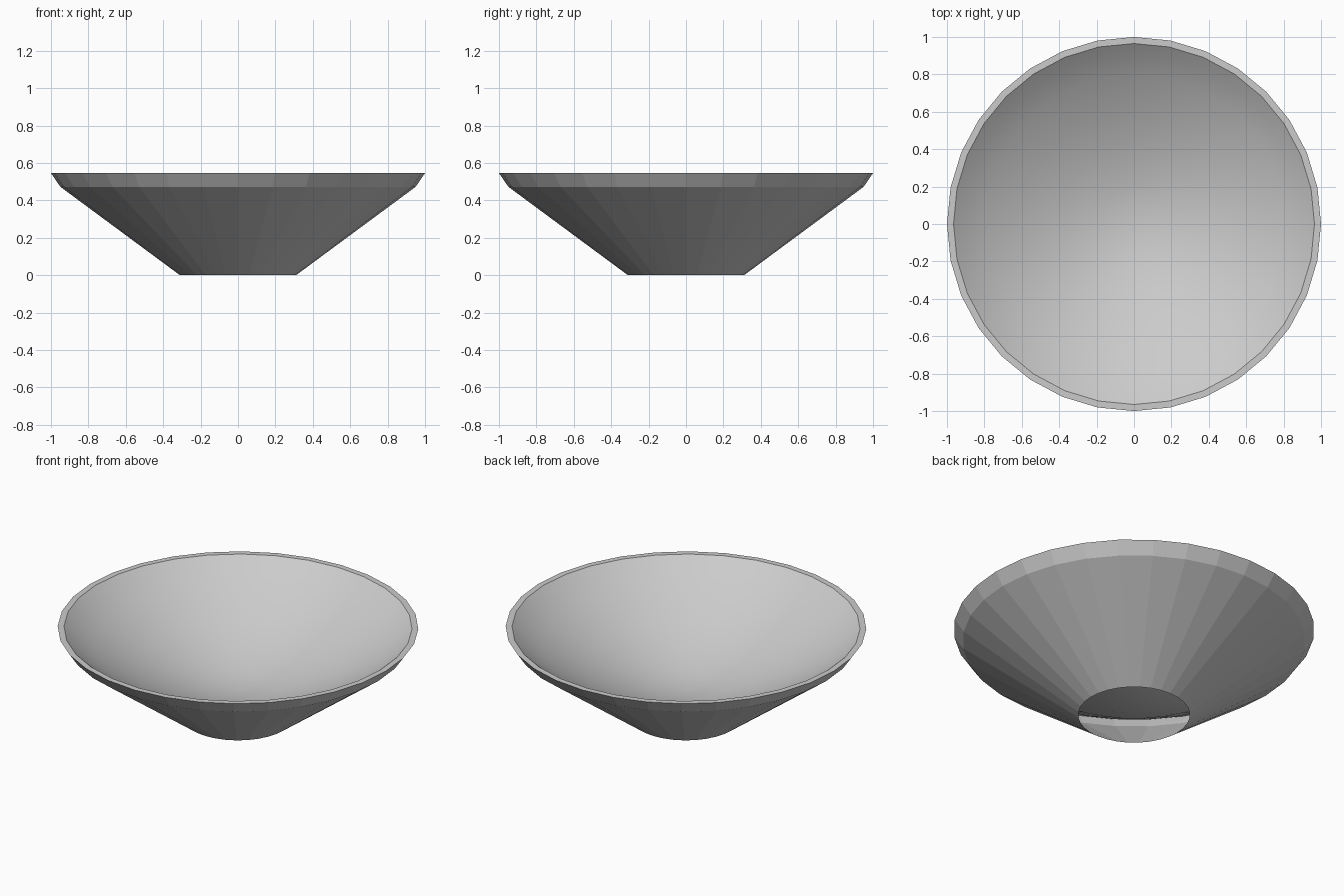
import bpy, bmesh, math

if "Cube" in bpy.data.objects:
    bpy.data.objects.remove(bpy.data.objects["Cube"])

SIDES = 32


def lathe(name, profile):
    """Revolve (radius, z) points around z; radius 0 becomes a single pole."""
    bm = bmesh.new()
    rings = []
    for r, z in profile:
        n = 1 if r == 0 else SIDES
        rings.append([bm.verts.new((r * math.cos(2 * math.pi * i / SIDES),
                                    r * math.sin(2 * math.pi * i / SIDES), z))
                      for i in range(n)])
    for a, b in zip(rings, rings[1:]):
        for i in range(SIDES):
            j = (i + 1) % SIDES
            if len(b) == 1:
                bm.faces.new((a[i], a[j], b[0]))
            else:
                bm.faces.new((a[i], a[j], b[j], b[i]))
    mesh = bpy.data.meshes.new(name)
    bm.to_mesh(mesh)
    bm.free()
    ob = bpy.data.objects.new(name, mesh)
    bpy.context.collection.objects.link(ob)
    return ob


# faceted outer shell, open at the foot, with flared lip and flat rim
lathe("outer_shell", [(0.31, 0), (0.95, 0.473), (1.0, 0.546), (0.965, 0.546)])

# smooth inner dish, hanging from the rim's inner edge
dish = lathe("inner_dish", [(0.965, 0.546), (0.9, 0.495), (0.8, 0.43), (0.6, 0.322),
                            (0.4, 0.24), (0.2, 0.182), (0, 0.16)])
for p in dish.data.polygons:
    p.use_smooth = True
